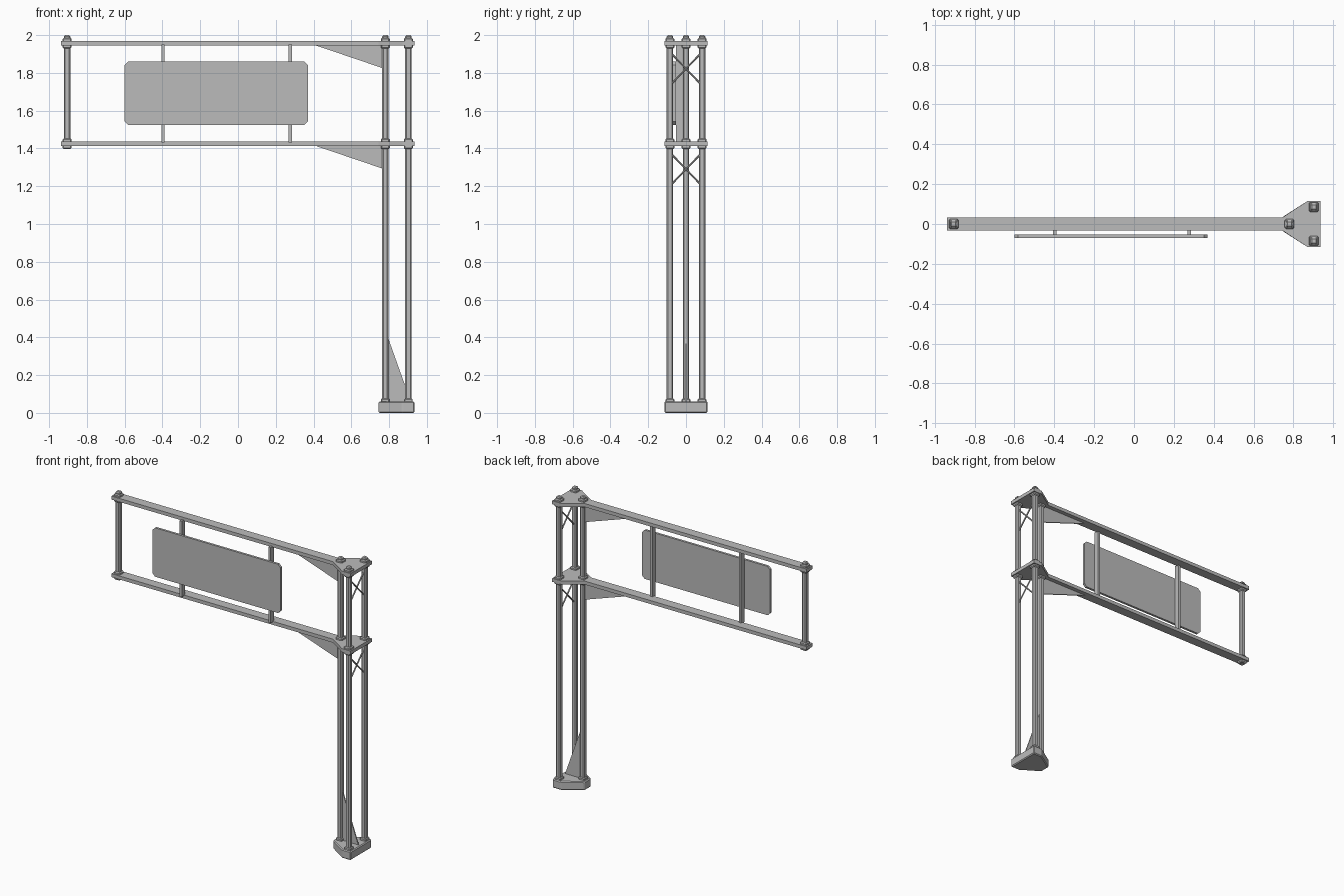
import bpy, bmesh
from mathutils import Vector

cube = bpy.data.objects.get("Cube")
if cube:
    bpy.data.objects.remove(cube, do_unlink=True)

steel = bpy.data.materials.new("steel grey")
steel.use_nodes = True
steel.diffuse_color = (0.5, 0.5, 0.5, 1)
steel.node_tree.nodes["Principled BSDF"].inputs["Base Color"].default_value = (0.5, 0.5, 0.5, 1)


def finish(name, bm, bevel=0):
    bmesh.ops.recalc_face_normals(bm, faces=bm.faces)
    mesh = bpy.data.meshes.new(name)
    bm.to_mesh(mesh)
    bm.free()
    mesh.materials.append(steel)
    obj = bpy.data.objects.new(name, mesh)
    bpy.context.collection.objects.link(obj)
    if bevel:
        mod = obj.modifiers.new("Bevel", "BEVEL")
        mod.width = bevel
        mod.segments = 1
        mod.limit_method = "ANGLE"
    return obj


def box(name, center, size, bevel=0):
    bm = bmesh.new()
    bmesh.ops.create_cube(bm, size=1)
    for v in bm.verts:
        v.co = Vector(center) + v.co * Vector(size)
    return finish(name, bm, bevel)


def prism(name, points, direction, bevel=0):
    """Extrude a flat outline along a direction."""
    bm = bmesh.new()
    face = bm.faces.new([bm.verts.new(p) for p in points])
    ext = bmesh.ops.extrude_face_region(bm, geom=[face])
    verts = [g for g in ext["geom"] if isinstance(g, bmesh.types.BMVert)]
    bmesh.ops.translate(bm, verts=verts, vec=direction)
    return finish(name, bm, bevel)


def rod(name, a, b, radius):
    a, b = Vector(a), Vector(b)
    bm = bmesh.new()
    bmesh.ops.create_cone(bm, cap_ends=True, segments=8, radius1=radius,
                          radius2=radius, depth=(b - a).length)
    obj = finish(name, bm)
    obj.location = (a + b) / 2
    obj.rotation_euler = (b - a).to_track_quat("Z", "Y").to_euler()
    return obj


def mirrored(half):
    return half + [(x, -y) for x, y in reversed(half)]


beam_levels = {"upper": 1.957, "lower": 1.425}
columns = {"inner": (0.78, 0), "front": (0.902, -0.085), "back": (0.902, 0.085)}
hanger = (-0.905, 0)

# Foot block under the three columns
foot = mirrored([(0.745, 0.035), (0.87, 0.115), (0.935, 0.115)])
prism("foot_block", [(x, y, 0) for x, y in foot], (0, 0, 0.06), 0.006)

# Columns with their base collars, and the short post at the far end
for name, (x, y) in columns.items():
    box(name + "_column", (x, y, 1.025), (0.034, 0.034, 1.95), 0.007)
    box(name + "_base_collar", (x, y, 0.064), (0.046, 0.046, 0.024), 0.005)
box("end_post", (*hanger, 1.698), (0.034, 0.034, 0.604), 0.007)

# Beams that flare out into a plate around the columns
outline = mirrored([(-0.938, 0.033), (0.745, 0.033), (0.87, 0.115), (0.935, 0.115)])
for level, z in beam_levels.items():
    prism(level + "_beam", [(x, y, z - 0.012) for x, y in outline], (0, 0, 0.024))
    for name, (x, y) in {**columns, "end": hanger}.items():
        box(f"{level}_{name}_collar", (x, y, z), (0.048, 0.048, 0.056), 0.006)

    # Gusset below the beam
    prism(level + "_gusset", [(0.41, -0.004, z - 0.011), (0.775, -0.004, z - 0.011),
                              (0.775, -0.004, z - 0.135)], (0, 0.008, 0))

    # Crossed braces between the outer columns
    for side in (-1, 1):
        rod(f"{level}_brace_{'front' if side < 0 else 'back'}",
            (0.902, -0.072 * side, z - 0.06), (0.902, 0.072 * side, z - 0.21), 0.005)

# Gusset at the foot of the columns
prism("foot_gusset", [(0.79, -0.004, 0.41), (0.79, -0.004, 0.06),
                      (0.915, -0.004, 0.06)], (0, 0.008, 0))

# Sign panel with clipped corners, and its two uprights
c = 0.018
left, right, low, high = -0.6, 0.37, 1.525, 1.86
panel = [(left + c, low), (right - c, low), (right, low + c), (right, high - c),
         (right - c, high), (left + c, high), (left, high - c), (left, low + c)]
prism("sign_panel", [(x, -0.069, z) for x, z in panel], (0, 0.016, 0))
for name, x in (("right", -0.397), ("left", 0.277)):
    box(name + "_sign_upright", (x, -0.036, 1.691), (0.017, 0.036, 0.52))
